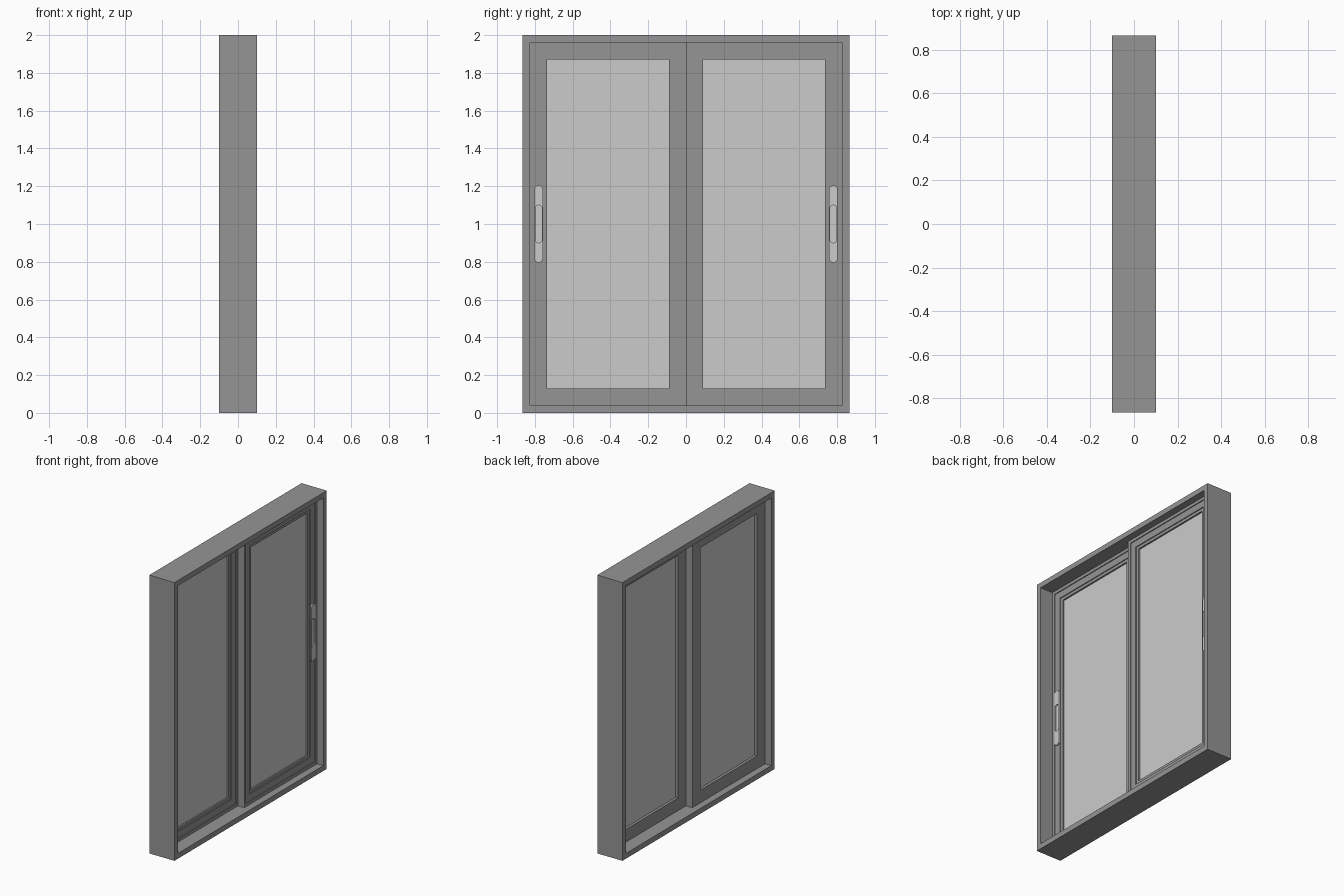
import bpy, bmesh, math

if "Cube" in bpy.data.objects:
    bpy.data.objects.remove(bpy.data.objects["Cube"])

dark = bpy.data.materials.new("dark_grey")
dark.diffuse_color = (0.3, 0.3, 0.3, 1)
dark.use_nodes = True
dark.node_tree.nodes["Principled BSDF"].inputs["Base Color"].default_value = dark.diffuse_color


def make_object(name, bm, mat=None):
    bmesh.ops.recalc_face_normals(bm, faces=bm.faces[:])
    me = bpy.data.meshes.new(name)
    bm.to_mesh(me)
    bm.free()
    ob = bpy.data.objects.new(name, me)
    bpy.context.collection.objects.link(ob)
    if mat:
        me.materials.append(mat)
    return ob


def bridge(bm, a, b):
    n = len(a)
    for i in range(n):
        bm.faces.new((a[i], a[(i + 1) % n], b[(i + 1) % n], b[i]))


def mitred_frame(name, y0, y1, z0, z1, profile):
    """Closed (inset, x) profile carried round a rectangle with mitred corners."""
    bm = bmesh.new()
    loops = []
    for d, x in profile:
        corners = ((y0 + d, z0 + d), (y1 - d, z0 + d), (y1 - d, z1 - d), (y0 + d, z1 - d))
        loops.append([bm.verts.new((x, y, z)) for y, z in corners])
    for i, loop in enumerate(loops):
        bridge(bm, loop, loops[(i + 1) % len(loops)])
    return make_object(name, bm, dark)


def box(name, x0, x1, y0, y1, z0, z1):
    bm = bmesh.new()
    bmesh.ops.create_cube(bm, size=1)
    for v in bm.verts:
        v.co = ((x0 + x1) / 2 + v.co.x * (x1 - x0),
                (y0 + y1) / 2 + v.co.y * (y1 - y0),
                (z0 + z1) / 2 + v.co.z * (z1 - z0))
    return make_object(name, bm)


def capsule(bm, x, y, z, r, half, seg=10):
    """Upright rounded-end outline facing +x."""
    pts = []
    for end in (1, -1):
        for i in range(seg + 1):
            a = math.pi * i / seg + (0 if end > 0 else math.pi)
            pts.append(bm.verts.new((x, y + r * math.cos(a),
                                     z + end * (half - r) + r * math.sin(a))))
    return pts


def handle(name, x, y):
    # plate with a shallow finger recess
    bm = bmesh.new()
    loops = [capsule(bm, x - 0.008, y, 1.0, 0.022, 0.205),
             capsule(bm, x + 0.009, y, 1.0, 0.022, 0.205),
             capsule(bm, x + 0.009, y, 1.0, 0.018, 0.1),
             capsule(bm, x + 0.0005, y, 1.0, 0.018, 0.1)]
    for a, b in zip(loops, loops[1:]):
        bridge(bm, a, b)
    bm.faces.new(loops[0])
    bm.faces.new(loops[-1])
    ob = make_object(name, bm)
    bpy.context.view_layer.objects.active = ob
    ob.select_set(True)
    bpy.ops.object.shade_smooth_by_angle()
    ob.select_set(False)


# outer frame
W, T = 0.865, 0.038
mitred_frame("outer_frame", -W, W, 0, 2,
             [(0, -0.1), (0, 0.1), (T, 0.1), (T, -0.1)])

# two sliding panels: back one on the -y half, front one on the +y half
for side, y0, y1, x in (("left", -W + T, 0, -0.05), ("right", 0, W - T, 0)):
    z0, z1 = T, 2 - T
    mitred_frame(side + "_panel_frame", y0, y1, z0, z1,
                 [(0, x), (0, x + 0.05), (0.022, x + 0.05), (0.022, x + 0.044),
                  (0.07, x + 0.044), (0.07, x + 0.038), (0.091, x + 0.038), (0.091, x)])
    g = 0.089
    box(side + "_glass", x + 0.019, x + 0.027, y0 + g, y1 - g, z0 + g, z1 - g)
    handle(side + "_handle", x + 0.044, -0.78 if side == "left" else 0.78)
